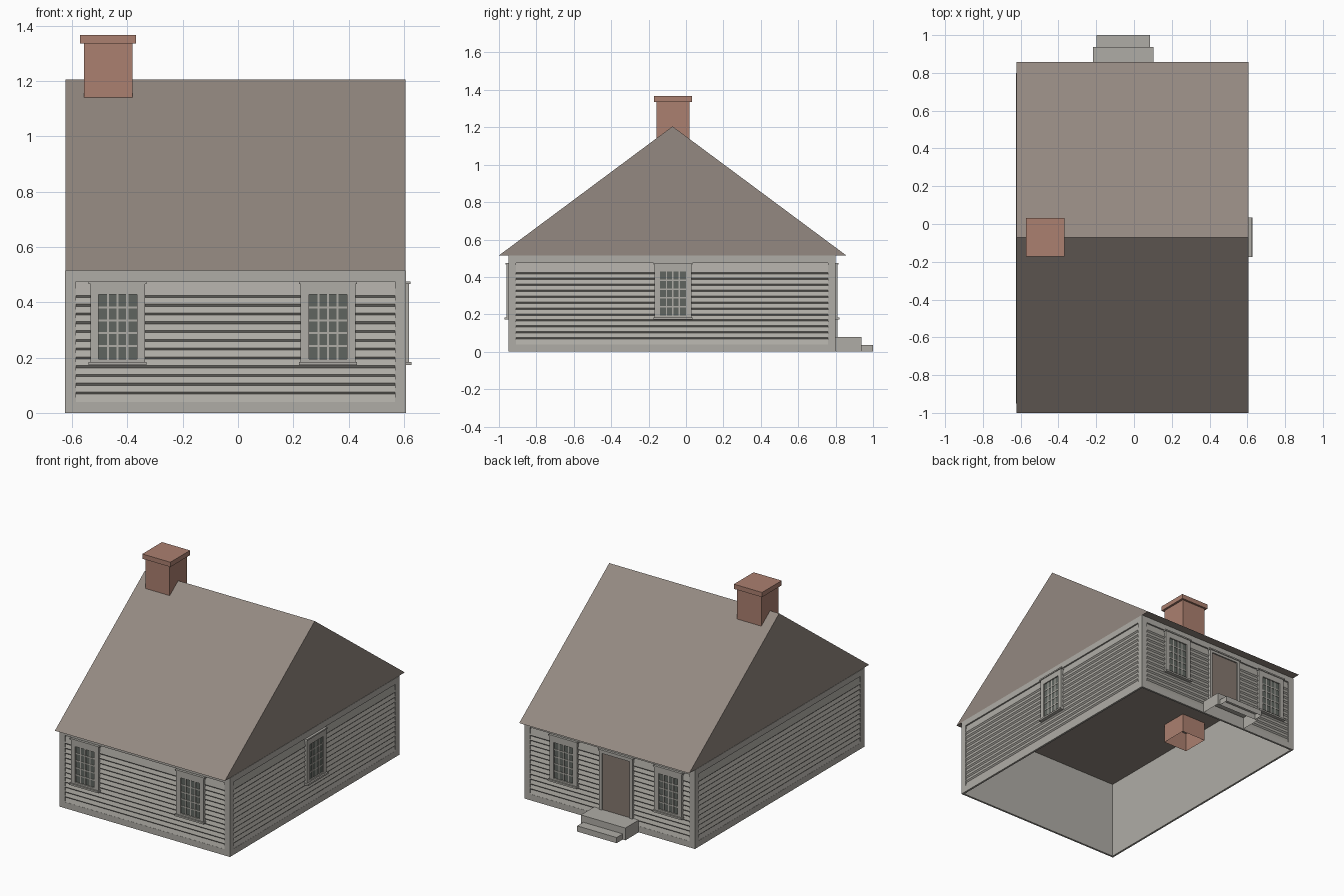
import bpy, bmesh, math
from mathutils import Matrix, Vector

if "Cube" in bpy.data.objects:
    bpy.data.objects.remove(bpy.data.objects["Cube"])


def material(name, r, g, b):
    m = bpy.data.materials.new(name)
    m.use_nodes = True
    m.diffuse_color = (r, g, b, 1)
    bsdf = m.node_tree.nodes["Principled BSDF"]
    bsdf.inputs["Base Color"].default_value = (r, g, b, 1)
    bsdf.inputs["Roughness"].default_value = 0.9
    return m


PAINT = material("pale grey paint", 0.43, 0.415, 0.38)
SHINGLE = material("brown grey shingle", 0.295, 0.25, 0.22)
BRICK = material("faded red brick", 0.41, 0.215, 0.16)
GLASS = material("dark glass", 0.115, 0.13, 0.115)
DOOR = material("brown door", 0.235, 0.19, 0.16)


def finish(name, bm, mat, matrix=Matrix()):
    me = bpy.data.meshes.new(name)
    bm.to_mesh(me)
    bm.free()
    me.materials.append(mat)
    ob = bpy.data.objects.new(name, me)
    ob.matrix_world = matrix
    bpy.context.collection.objects.link(ob)
    return ob


def add_box(bm, x0, x1, y0, y1, z0, z1, open_bottom=False):
    size = Vector((x1 - x0, y1 - y0, z1 - z0))
    mid = Vector((x0 + x1, y0 + y1, z0 + z1)) / 2
    new = bmesh.ops.create_cube(bm, size=1, matrix=Matrix.Translation(mid) @ Matrix.Diagonal(size.to_4d()))
    if open_bottom:
        bm.normal_update()
        faces = {f for v in new["verts"] for f in v.link_faces if f.normal.z < -0.9}
        bmesh.ops.delete(bm, geom=list(faces), context="FACES_ONLY")


def boxes(name, mat, specs, matrix=Matrix(), open_bottom=False):
    bm = bmesh.new()
    for s in specs:
        add_box(bm, *s, open_bottom)
    return finish(name, bm, mat, matrix)


# Overall sizes
LEFT, RIGHT, FRONT, BACK, EAVE = 0.607, -0.625, -0.95, 0.80, 0.515
SKIN, BORDER, P0, P1 = 0.01, 0.04, 0.04, 0.475


def siding(name, u0, u1, matrix):
    """Lapped boards, each leaning out to a bevelled lower edge."""
    profile = [(P1, SKIN)]
    for k in reversed(range(12)):
        z = 0.072 + 0.0317 * k
        profile += [(z + 0.004, 0.001), (z - 0.004, SKIN - 0.001)]
    profile.append((P0, 0.001))
    bm = bmesh.new()
    rows = [[bm.verts.new((u, d, z)) for u in (u0, u1)] for z, d in profile]
    for top, low in zip(rows, rows[1:]):
        bm.faces.new((low[0], low[1], top[1], top[0]))
    finish(name, bm, PAINT, matrix)


def wall(name, u0, u1, matrix):
    a, b = u0 + BORDER, u1 - BORDER
    boxes(name + "_frame", PAINT, [
        (u0, a, 0, SKIN, 0, EAVE), (b, u1, 0, SKIN, 0, EAVE),
        (a, b, 0, SKIN, 0, P0), (a, b, 0, SKIN, P1, EAVE),
        (u0 + SKIN, u1 - SKIN, SKIN, SKIN + 0.003, 0, EAVE)], matrix)
    siding(name + "_siding", a, b, matrix)


def window(name, u, matrix):
    half, glass, bar = 0.099, 0.069, 0.0075
    z0, z1, g0, g1 = 0.184, 0.466, 0.195, 0.428
    boxes(name + "_glass", GLASS, [(u - glass, u + glass, -0.003, SKIN, g0, g1)], matrix)
    trim = [(u - half, u - glass, -0.011, SKIN, z0, z1),
            (u + glass, u + half, -0.011, SKIN, z0, z1),
            (u - glass, u + glass, -0.011, SKIN, z0, g0),
            (u - glass, u + glass, -0.011, SKIN, g1, z1),
            (u - 0.105, u + 0.105, -0.016, SKIN, z1, 0.475),
            (u - 0.105, u + 0.105, -0.021, SKIN, 0.173, z0)]
    # Glazing bars: four columns by five rows
    for i in range(1, 4):
        x = u - glass + 2 * glass * i / 4
        trim.append((x - bar / 2, x + bar / 2, -0.006, 0, g0, g1))
    for j in range(1, 5):
        z = g0 + (g1 - g0) * j / 5
        trim.append((u - glass, u + glass, -0.0055, 0, z - bar / 2, z + bar / 2))
    boxes(name + "_trim", PAINT, trim, matrix)


def side(x, y, degrees):
    return Matrix.Translation((x, y, 0)) @ Matrix.Rotation(math.radians(degrees), 4, "Z")


# Walls: local -y points outward
front, left = side(0, FRONT, 0), side(LEFT, 0, 90)
back, right = side(0, BACK, 180), side(RIGHT, 0, 270)
wall("front_wall", RIGHT, LEFT, front)
wall("left_wall", FRONT, BACK, left)
wall("back_wall", -LEFT, -RIGHT, back)
wall("right_wall", -BACK, -FRONT, right)

# Windows
window("front_right_window", -0.435, front)
window("front_left_window", 0.325, front)
window("left_window", -0.07, left)
window("back_right_window", 0.437, back)
window("back_left_window", -0.32, back)

# Back door and its casing
dc, dh, step_top = 0.06, 0.1, 0.08
boxes("back_door", DOOR, [(dc - dh, dc + dh, -0.003, SKIN, step_top, 0.455)], back)
boxes("door_casing", PAINT, [
    (dc - dh - 0.02, dc - dh, -0.011, SKIN, step_top, 0.466),
    (dc + dh, dc + dh + 0.02, -0.011, SKIN, step_top, 0.466),
    (dc - dh, dc + dh, -0.011, SKIN, 0.45, 0.466),
    (dc - dh - 0.025, dc + dh + 0.025, -0.016, SKIN, 0.466, 0.475)], back)

# Back steps, hollow underneath
boxes("upper_step", PAINT, [(-0.218, 0.104, BACK, 0.937, 0, step_top)], open_bottom=True)
boxes("lower_step", PAINT, [(-0.199, 0.086, 0.937, 1.0, 0, 0.037)], open_bottom=True)

# Roof: a solid gabled prism
bm = bmesh.new()
ends = [[bm.verts.new((x, y, z)) for y, z in ((-1, EAVE), (0.857, EAVE), (-0.072, 1.205))]
        for x in (RIGHT + 0.002, LEFT - 0.002)]
for ring in ends:
    bm.faces.new(ring)
for i in range(3):
    j = (i + 1) % 3
    bm.faces.new((ends[0][i], ends[0][j], ends[1][j], ends[1][i]))
bmesh.ops.recalc_face_normals(bm, faces=bm.faces)
finish("roof", bm, SHINGLE)

# Chimney, running down through the ceiling
boxes("chimney_shaft", BRICK, [(-0.557, -0.382, -0.159, 0.018, 0.39, 1.336)], open_bottom=True)
boxes("chimney_cap", BRICK, [(-0.571, -0.368, -0.172, 0.031, 1.336, 1.367)])
